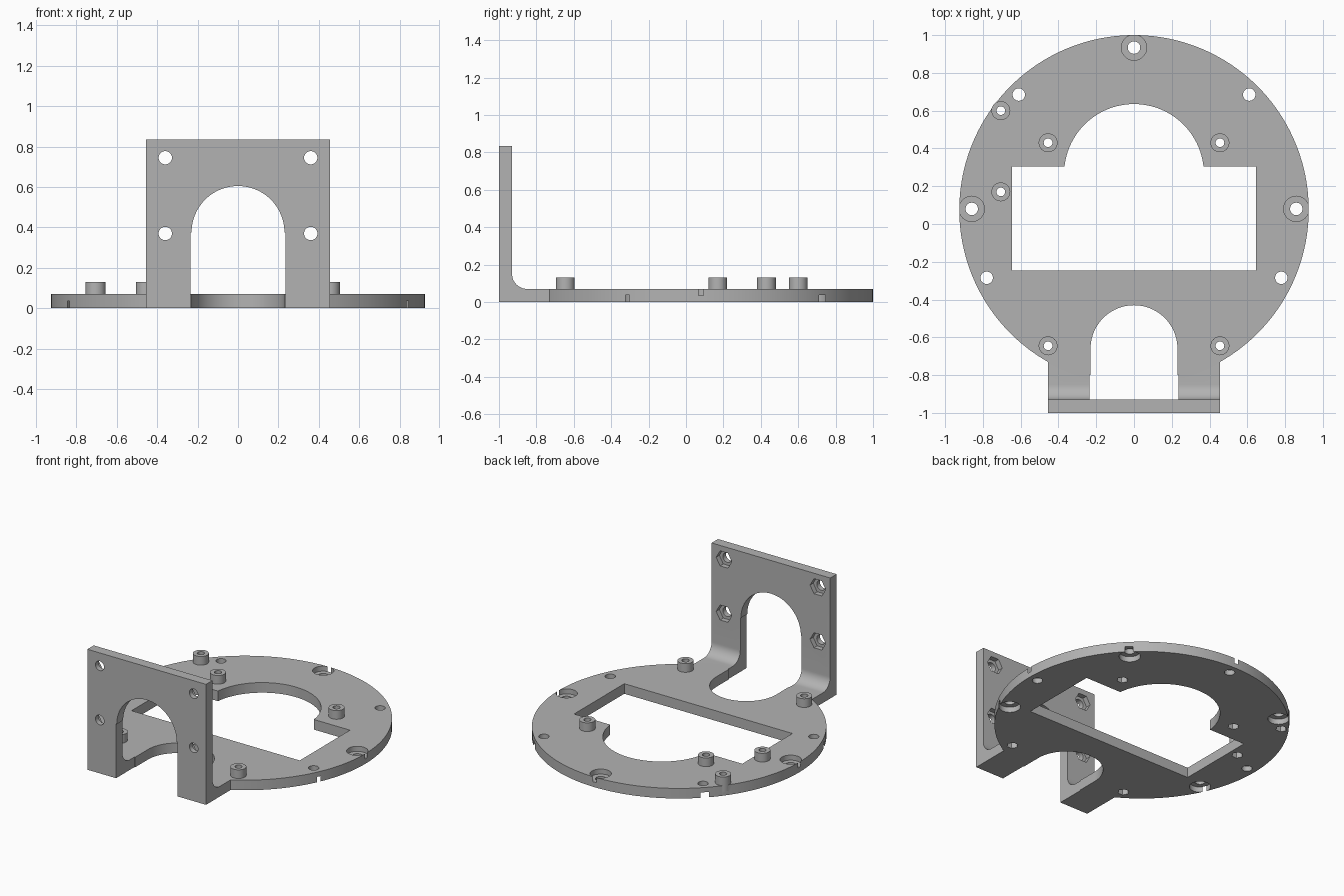
import bpy, bmesh
from math import sin, cos, pi

old = bpy.data.objects.get("Cube")
if old:
    bpy.data.objects.remove(old, do_unlink=True)

grey = bpy.data.materials.new("plain grey")
grey.use_nodes = True
grey.diffuse_color = (0.45, 0.45, 0.45, 1)
grey.node_tree.nodes["Principled BSDF"].inputs["Base Color"].default_value = (0.45, 0.45, 0.45, 1)


def arc(cx, cy, r, start=0, end=2 * pi, n=32, closed=True):
    """Points on an arc; a closed circle leaves out the repeated end point."""
    count = n if closed else n + 1
    return [(cx + r * cos(start + (end - start) * i / n),
             cy + r * sin(start + (end - start) * i / n)) for i in range(count)]


def arch(cx, cy, r, foot, half):
    """Round-topped opening whose straight sides run down to foot."""
    return arc(cx, cy, r, 0, pi, 40, False) + [(cx - half, cy), (cx - half, foot),
                                              (cx + half, foot), (cx + half, cy)][0 if half != r else 1:3 if half == r else 4]


PLACE = {"x": lambda a, b, t: (t, a, b),
         "y": lambda a, b, t: (a, t, b),
         "z": lambda a, b, t: (a, b, t)}


def prisms(name, profiles, axis, lo, hi):
    """Extrude closed profiles along an axis into one object."""
    bm = bmesh.new()
    for pts in profiles:
        low, high = [[bm.verts.new(PLACE[axis](a, b, t)) for a, b in pts] for t in (lo, hi)]
        bm.faces.new(low)
        bm.faces.new(high)
        for i in range(len(pts)):
            j = (i + 1) % len(pts)
            bm.faces.new((low[i], low[j], high[j], high[i]))
    bmesh.ops.recalc_face_normals(bm, faces=bm.faces[:])
    mesh = bpy.data.meshes.new(name)
    bm.to_mesh(mesh)
    bm.free()
    mesh.materials.append(grey)
    obj = bpy.data.objects.new(name, mesh)
    bpy.context.collection.objects.link(obj)
    return obj


def combine(target, tool, operation):
    """Apply a boolean and throw the tool object away."""
    mod = target.modifiers.new("boolean", "BOOLEAN")
    mod.operation = operation
    mod.solver = "EXACT"
    mod.object = tool
    bpy.ops.object.select_all(action="DESELECT")
    target.select_set(True)
    bpy.context.view_layer.objects.active = target
    bpy.ops.object.modifier_apply(modifier=mod.name)
    bpy.data.objects.remove(tool, do_unlink=True)


def circles(places, r, n=32):
    return [arc(x, y, r, n=n) for x, y in places]


def both_sides(places):
    return [(s * x, y) for x, y in places for s in (-1, 1)]


THICK = 0.07
posts = both_sides([(0.455, 0.43), (0.455, -0.645)]) + [(-0.705, 0.6), (-0.705, 0.17)]
top_bores = both_sides([(0.859, 0.08)]) + [(0, 0.934)]
bottom_bores = both_sides([(0.61, 0.685), (0.78, -0.285)])
wall_holes = both_sides([(0.36, 0.745), (0.36, 0.37)])

# Round base plate
base = prisms("mounting_plate", [arc(0, 0.075, 0.925, n=160)], "z", 0, THICK)

# Upright bracket with a rounded inner corner
fillet = arc(-0.85, THICK + 0.08, 0.08, -pi / 2, -pi, 12, False)
side = [(-1, 0), (-0.65, 0), (-0.65, THICK)] + fillet + [(-0.93, 0.835), (-1, 0.835)]
combine(base, prisms("upright", [side], "x", -0.455, 0.455), "UNION")

# Raised screw posts
combine(base, prisms("posts", circles(posts, 0.05), "z", 0.03, 0.13), "UNION")

# Central window: rectangle, then a round extension behind it
window = [(-0.645, -0.245), (0.645, -0.245), (0.645, 0.305), (-0.645, 0.305)]
combine(base, prisms("window", [window], "z", -0.1, 0.3), "DIFFERENCE")
combine(base, prisms("round_window", [arc(0, 0.265, 0.37, n=96)], "z", -0.1, 0.3), "DIFFERENCE")

# Arched openings through the plate and the upright
combine(base, prisms("plate_arch", [arch(0, -0.66, 0.23, -0.9, 0.23)], "z", -0.1, 0.3), "DIFFERENCE")
combine(base, prisms("wall_arch", [arch(0, 0.375, 0.23, -0.1, 0.235)], "y", -1.1, -0.8), "DIFFERENCE")

# Screw holes through the plate, the posts and the upright
combine(base, prisms("holes", circles(top_bores + bottom_bores, 0.033), "z", -0.1, 0.3), "DIFFERENCE")
combine(base, prisms("post_holes", circles(posts, 0.023, 24), "z", -0.1, 0.3), "DIFFERENCE")
combine(base, prisms("wall_holes", circles(wall_holes, 0.033), "y", -1.1, -0.8), "DIFFERENCE")

# Round counterbores, just breaking through the rim
combine(base, prisms("top_bores", circles(top_bores, 0.067, 64), "z", 0.035, 0.3), "DIFFERENCE")
combine(base, prisms("bottom_bores", circles(bottom_bores, 0.067, 64), "z", -0.1, 0.037), "DIFFERENCE")

# Hexagonal nut pockets under the posts and behind the upright
combine(base, prisms("post_nuts", circles(posts, 0.036, 6), "z", -0.1, 0.04), "DIFFERENCE")
combine(base, prisms("wall_nuts", circles(wall_holes, 0.06, 6), "y", -0.965, -0.8), "DIFFERENCE")

bpy.ops.object.select_all(action="DESELECT")
base.select_set(True)
bpy.context.view_layer.objects.active = base
bpy.ops.object.shade_smooth_by_angle(angle=pi / 6)
